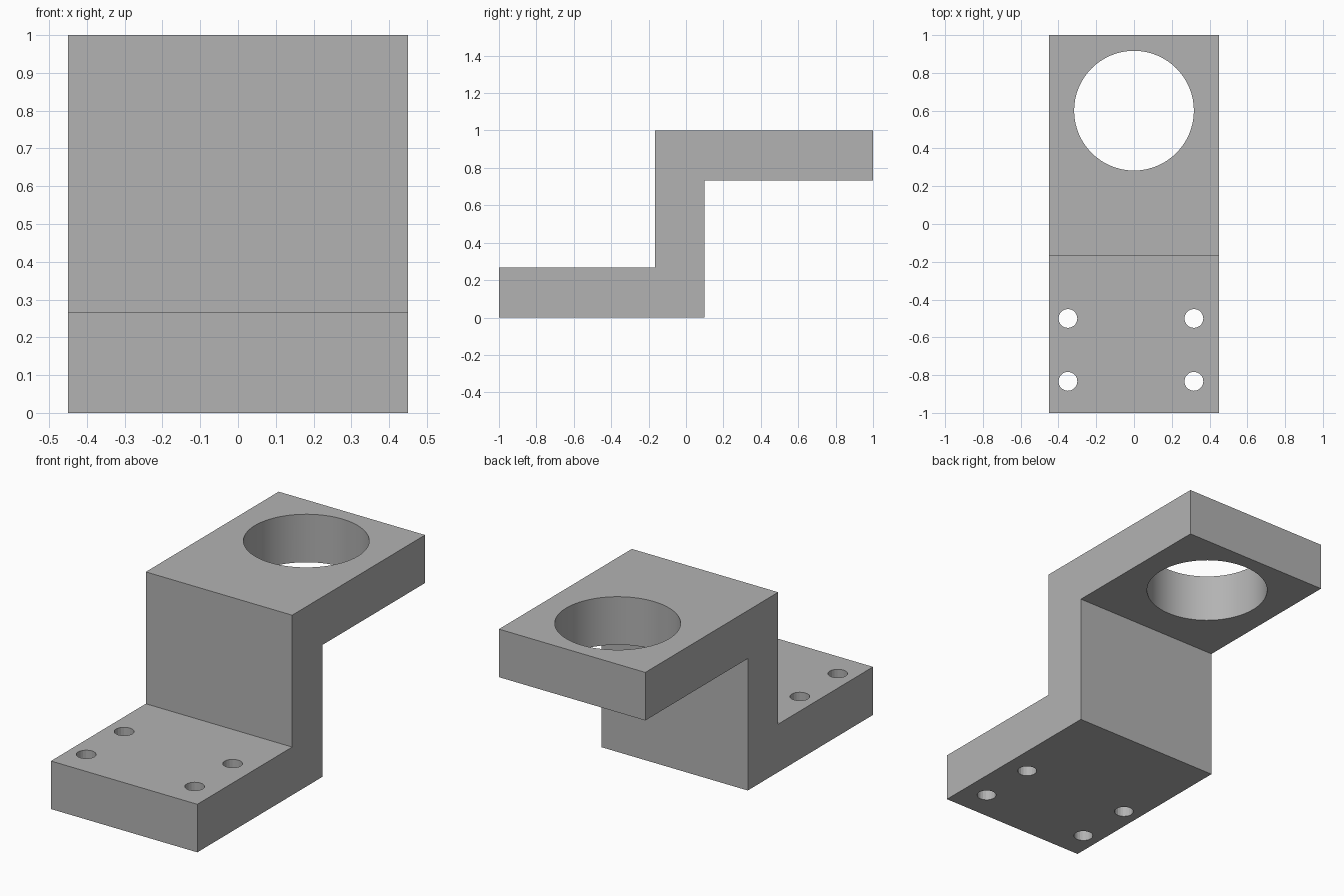
import bpy
import bmesh

if "Cube" in bpy.data.objects:
    bpy.data.objects.remove(bpy.data.objects["Cube"], do_unlink=True)

HALF_WIDTH = 0.45

grey = bpy.data.materials.new("plain grey")
grey.use_nodes = True
colour = (0.45, 0.45, 0.45, 1)
grey.diffuse_color = colour
grey.node_tree.nodes["Principled BSDF"].inputs["Base Color"].default_value = colour

# Z-shaped side profile (y, z), extruded across the width
profile = [(-1, 0), (0.1, 0), (0.1, 0.733), (1, 0.733),
           (1, 1), (-0.167, 1), (-0.167, 0.267), (-1, 0.267)]
bm = bmesh.new()
face = bm.faces.new([bm.verts.new((-HALF_WIDTH, y, z)) for y, z in profile])
side = bmesh.ops.extrude_face_region(bm, geom=[face])["geom"]
bmesh.ops.translate(bm, vec=(2 * HALF_WIDTH, 0, 0),
                    verts=[g for g in side if isinstance(g, bmesh.types.BMVert)])
bmesh.ops.recalc_face_normals(bm, faces=bm.faces)
mesh = bpy.data.meshes.new("step_bracket")
bm.to_mesh(mesh)
bm.free()
mesh.materials.append(grey)
bracket = bpy.data.objects.new("step_bracket", mesh)
bpy.context.collection.objects.link(bracket)


def drill(name, x, y, z, radius, sides):
    """Cut a vertical round hole through one plate."""
    bpy.ops.mesh.primitive_cylinder_add(vertices=sides, radius=radius, depth=0.5,
                                        location=(x, y, z))
    cutter = bpy.context.object
    cutter.name = name
    cutter.hide_render = True
    cutter.data.materials.append(grey)
    cut = bracket.modifiers.new(name, "BOOLEAN")
    cut.operation = "DIFFERENCE"
    cut.solver = "EXACT"
    cut.object = cutter
    bpy.context.view_layer.objects.active = bracket
    bpy.ops.object.modifier_apply(modifier=cut.name)
    bpy.data.objects.remove(cutter, do_unlink=True)


# Large bore in the upper plate
drill("large_bore", 0, 0.6, 0.867, 0.317, 64)

# Four screw holes in the lower plate
for x in (-0.35, 0.317):
    for y in (-0.5, -0.833):
        drill("screw_hole", x, y, 0.133, 0.05, 20)

# Smooth bore walls with crisp rims
bpy.ops.object.select_all(action="DESELECT")
bracket.select_set(True)
bpy.context.view_layer.objects.active = bracket
bpy.ops.object.shade_smooth_by_angle(angle=0.17)
